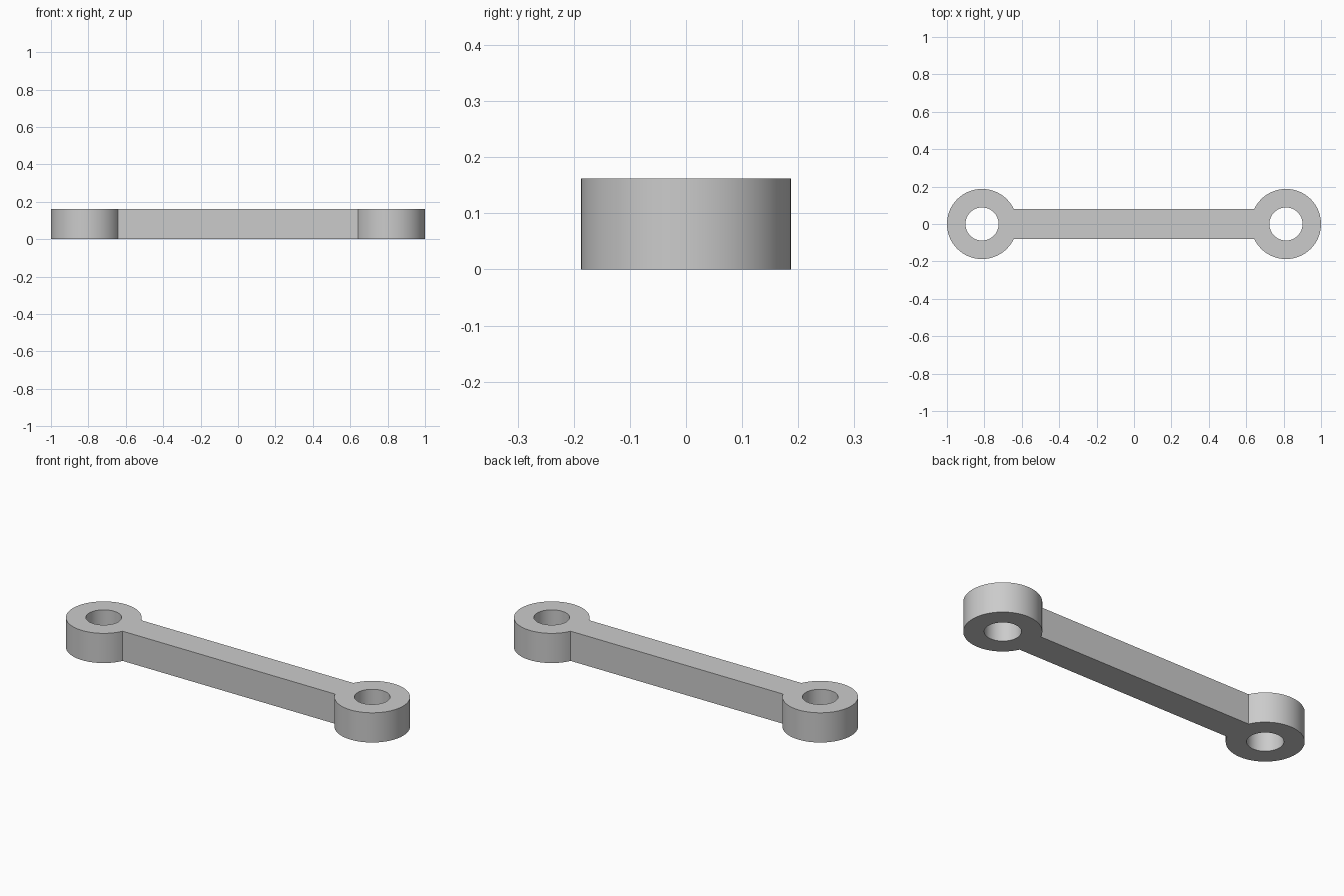
import bpy
import bmesh
from math import asin, cos, sin, pi, radians

cube = bpy.data.objects.get("Cube")
if cube:
    bpy.data.objects.remove(cube, do_unlink=True)

EYE_X = 0.8125      # centre of each end ring
OUTER = 0.1875      # ring outer radius
HOLE = 0.0885       # bore radius
HALF_WIDTH = 0.079  # half the width of the bar
HEIGHT = 0.1625
SEGMENTS = 64


def arc(cx, radius, start, end, steps):
    """Points along an arc, both ends included."""
    angles = [start + (end - start) * i / steps for i in range(steps + 1)]
    return [(cx + radius * cos(a), radius * sin(a)) for a in angles]


def add_loop(bm, points):
    """Closed loop of edges on the ground plane."""
    verts = [bm.verts.new((x, y, 0)) for x, y in points]
    return [bm.edges.new((v, verts[(i + 1) % len(verts)])) for i, v in enumerate(verts)]


# Outline: two ring arcs, joined by the straight sides of the bar
neck = asin(HALF_WIDTH / OUTER)
right_arc = arc(EYE_X, OUTER, neck - pi, pi - neck, SEGMENTS)
left_arc = arc(-EYE_X, OUTER, neck, 2 * pi - neck, SEGMENTS)

bm = bmesh.new()
edges = add_loop(bm, right_arc + left_arc)

# Bores through both ends
for side in (-1, 1):
    edges += add_loop(bm, arc(side * EYE_X, HOLE, 0, 2 * pi, SEGMENTS)[:-1])

# Fill the profile and raise it to full height
bmesh.ops.triangle_fill(bm, edges=edges, use_beauty=True, use_dissolve=False)
raised = bmesh.ops.extrude_face_region(bm, geom=bm.faces[:], use_keep_orig=True)
top = [v for v in raised["geom"] if isinstance(v, bmesh.types.BMVert)]
bmesh.ops.translate(bm, verts=top, vec=(0, 0, HEIGHT))
bmesh.ops.recalc_face_normals(bm, faces=bm.faces[:])

mesh = bpy.data.meshes.new("connecting_link")
bm.to_mesh(mesh)
bm.free()
link = bpy.data.objects.new("connecting_link", mesh)
bpy.context.collection.objects.link(link)

# Plain grey material
grey = bpy.data.materials.new("light_grey")
grey.use_nodes = True
colour = (0.6, 0.6, 0.6, 1)
grey.diffuse_color = colour
grey.node_tree.nodes["Principled BSDF"].inputs["Base Color"].default_value = colour
mesh.materials.append(grey)

# Smooth round walls, crisp rims and necks
bpy.ops.object.select_all(action="DESELECT")
link.select_set(True)
bpy.context.view_layer.objects.active = link
bpy.ops.object.shade_smooth_by_angle(angle=radians(30))
